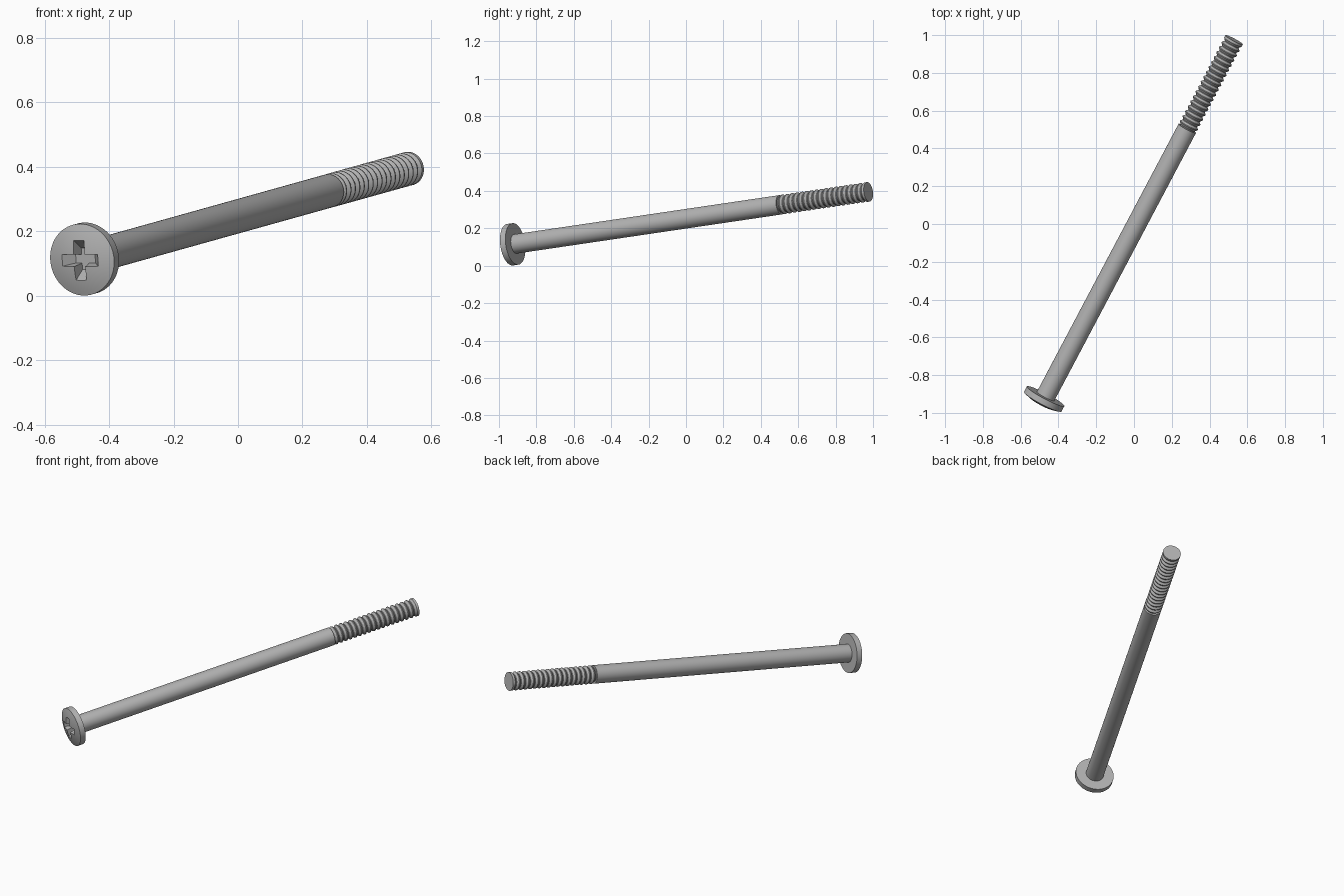
import bpy, bmesh, math
from mathutils import Vector, Matrix

if "Cube" in bpy.data.objects:
    bpy.data.objects.remove(bpy.data.objects["Cube"])

# Bolt axis: from underside of head to threaded tip
BASE = Vector((-0.468, -0.912, 0.1165))
TIP = Vector((0.53, 0.975, 0.395))
D = (TIP - BASE).normalized()
L = (TIP - BASE).length
U = Vector((D.y, -D.x, 0)).normalized()
V = D.cross(U)
FRAME = Matrix.Translation(BASE) @ Matrix((U, V, D)).transposed().to_4x4()

steel = bpy.data.materials.new("grey steel")
steel.diffuse_color = (0.45, 0.45, 0.45, 1)
steel.use_nodes = True
steel.node_tree.nodes["Principled BSDF"].inputs["Base Color"].default_value = steel.diffuse_color


def make(name, bm):
    bmesh.ops.remove_doubles(bm, verts=bm.verts, dist=1e-6)
    bmesh.ops.recalc_face_normals(bm, faces=bm.faces)
    me = bpy.data.meshes.new(name)
    bm.to_mesh(me)
    bm.free()
    me.materials.append(steel)
    ob = bpy.data.objects.new(name, me)
    bpy.context.collection.objects.link(ob)
    ob.matrix_world = FRAME
    return ob


def lathe(name, profile, n=48):
    """Closed solid of revolution from (radius, axial) points."""
    bm = bmesh.new()
    rings = [[bm.verts.new((r * math.cos(2 * math.pi * i / n),
                            r * math.sin(2 * math.pi * i / n), z)) for i in range(n)]
             for r, z in profile]
    for a, b in zip(rings, rings[1:]):
        for i in range(n):
            j = (i + 1) % n
            bm.faces.new((a[i], a[j], b[j], b[i]))
    bm.faces.new(rings[0])
    bm.faces.new(rings[-1])
    return make(name, bm)


def smooth(ob, angle=30):
    bpy.ops.object.select_all(action='DESELECT')
    ob.select_set(True)
    bpy.context.view_layer.objects.active = ob
    bpy.ops.object.shade_smooth_by_angle(angle=math.radians(angle))


# Head: short rim with a shallow dome
R, RIM, DOME = 0.112, 0.033, 0.02
profile = [(R, 0), (R, -RIM)]
for k in range(1, 9):
    r = R * (1 - k / 8) + 0.002 * k / 8
    profile.append((r, -RIM - DOME * (1 - (r / R) ** 2)))
head = lathe("head", profile, 64)

# Tapered cross recess cut into the head
def cross(length, width, z):
    pts = []
    for q in range(4):
        c, s = math.cos(q * math.pi / 2), math.sin(q * math.pi / 2)
        for x, y in ((width, -width), (length, -width), (length, width)):
            pts.append((x * c - y * s, x * s + y * c, z))
    return pts


bm = bmesh.new()
top = [bm.verts.new(p) for p in cross(0.073, 0.0205, -0.06)]
bot = [bm.verts.new(p) for p in cross(0.034, 0.013, -0.01)]
for i in range(12):
    j = (i + 1) % 12
    bm.faces.new((top[i], top[j], bot[j], bot[i]))
bm.faces.new(top)
bm.faces.new(bot)
cutter = make("recess_cutter", bm)
cutter.hide_render = True
mod = head.modifiers.new("recess", 'BOOLEAN')
mod.operation = 'DIFFERENCE'
mod.solver = 'EXACT'
mod.object = cutter
bpy.context.view_layer.objects.active = head
bpy.ops.object.modifier_apply(modifier=mod.name)
bpy.data.objects.remove(cutter)
smooth(head)

# Plain shank followed by the threaded end
START, PITCHES = L - 0.535, 18
CREST, ROOT = 0.0525, 0.042
smooth(lathe("shank", [(0.052, -0.003), (0.052, START)]))
p = (L - START) / PITCHES
thread = [(ROOT, START - 0.01)]
for k in range(PITCHES):
    z = START + k * p
    thread += [(ROOT, z + 0.15 * p), (CREST, z + 0.55 * p),
               (CREST, z + 0.7 * p if k < PITCHES - 1 else L)]
    if k < PITCHES - 1:
        thread.append((ROOT, z + 1.05 * p))
smooth(lathe("thread", thread))
